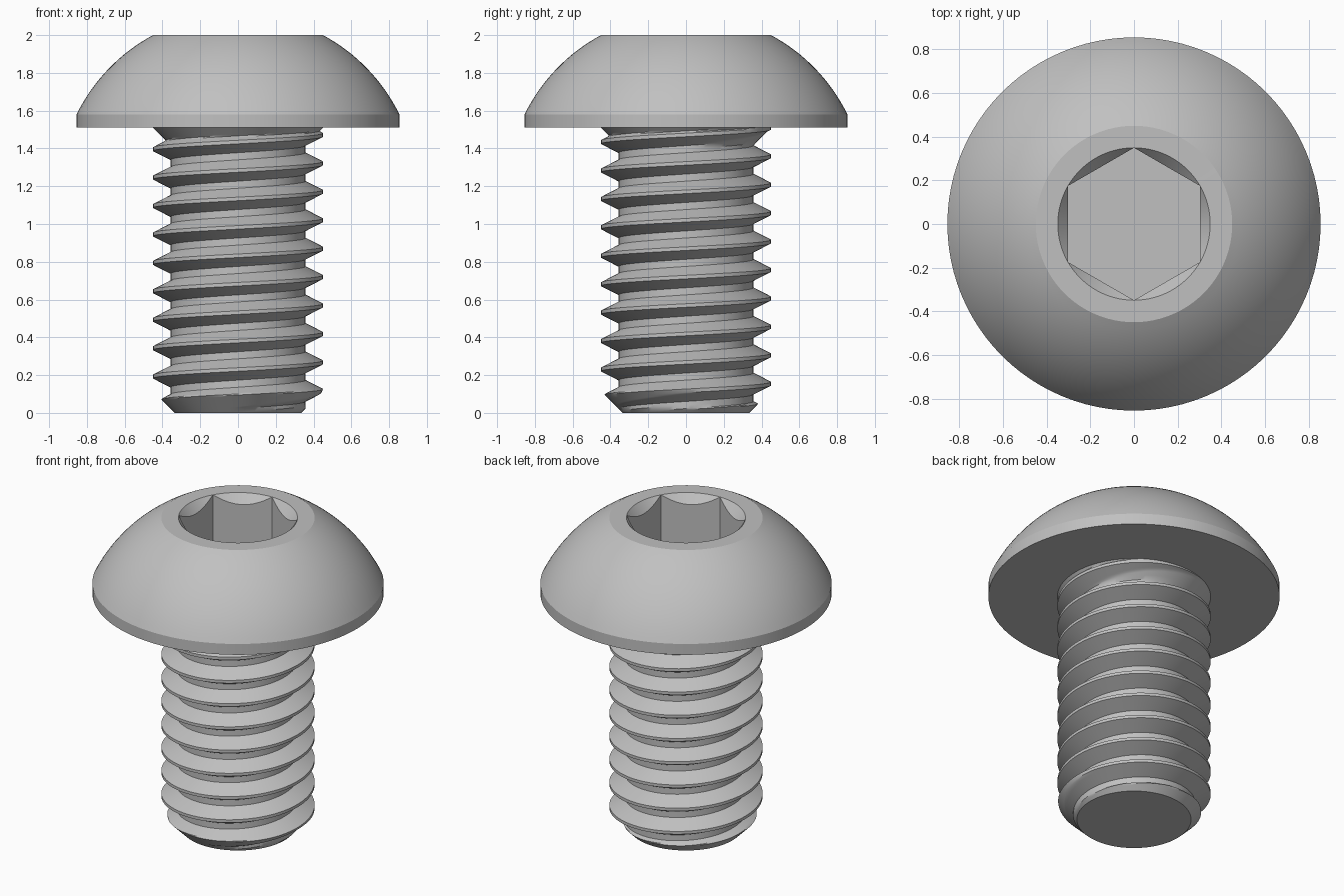
import bpy, bmesh, math

if "Cube" in bpy.data.objects:
    bpy.data.objects.remove(bpy.data.objects["Cube"])

N = 96                      # segments around the axis
HEAD_Z, TOP_Z = 1.51, 2.0   # underside and top of the head
PITCH, CREST, ROOT = 0.1505, 0.45, 0.357

steel = bpy.data.materials.new("grey steel")
steel.diffuse_color = (0.53, 0.53, 0.53, 1)
steel.use_nodes = True
steel.node_tree.nodes["Principled BSDF"].inputs["Base Color"].default_value = steel.diffuse_color


def finish(bm, name, angle):
    mesh = bpy.data.meshes.new(name)
    bm.to_mesh(mesh)
    bm.free()
    obj = bpy.data.objects.new(name, mesh)
    bpy.context.collection.objects.link(obj)
    mesh.materials.append(steel)
    bpy.ops.object.select_all(action='DESELECT')
    obj.select_set(True)
    bpy.context.view_layer.objects.active = obj
    bpy.ops.object.shade_smooth_by_angle(angle=math.radians(angle))
    return obj


# Button head: rings from the underside, over the dome, down into the hex socket
FLAT, RIM, FLOOR_Z = 0.3025, 0.3493, 1.67


def hex_radius(a):
    """Distance to a hexagon with flats facing +x and -x."""
    return FLAT / math.cos((a + math.pi / 6) % (math.pi / 3) - math.pi / 6)


def circle(r, z):
    return lambda a: (r, z)


rings = [circle(0.34, HEAD_Z), circle(0.855, HEAD_Z), circle(0.855, 1.58)]
DOME_C, DOME_R = 1.161, 0.952
a0, a1 = math.atan2(1.58 - DOME_C, 0.855), math.atan2(TOP_Z - DOME_C, 0.45)
for k in range(1, 17):
    t = a0 + (a1 - a0) * k / 16
    rings.append(circle(DOME_R * math.cos(t), DOME_C + DOME_R * math.sin(t)))
rings += [
    circle(RIM, rings[-1](0)[1]),
    lambda a: (hex_radius(a), TOP_Z - 1.2 * (RIM - hex_radius(a))),  # scalloped lead-in
    lambda a: (hex_radius(a), FLOOR_Z),
]

bm = bmesh.new()
grid = []
for ring in rings:
    row = []
    for i in range(N):
        a = 2 * math.pi * i / N
        r, z = ring(a)
        row.append(bm.verts.new((r * math.cos(a), r * math.sin(a), z)))
    grid.append(row)
for lo, hi in zip(grid, grid[1:]):
    for i in range(N):
        k = (i + 1) % N
        bm.faces.new((lo[i], lo[k], hi[k], hi[i]))
bm.faces.new(grid[-1])      # socket floor
bmesh.ops.remove_doubles(bm, verts=bm.verts[:], dist=0.0003)
finish(bm, "button_head", 25)

# Threaded shank: one thread profile swept along a right-hand helix
profile = []                # (height offset, radius) from crest centre
half_crest, half_root, SUB = PITCH / 16, PITCH / 8, 8
flank = PITCH / 2 - half_crest - half_root
for k in range(SUB + 1):
    f = k / SUB
    profile.append((half_crest + flank * f, CREST + (ROOT - CREST) * f))
profile.append((PITCH / 2, ROOT))
for k in range(SUB + 1):
    f = k / SUB
    profile.append((PITCH / 2 + half_root + flank * f, ROOT + (CREST - ROOT) * f))
M = len(profile)

bm = bmesh.new()
rows = []
for turn in range(-3, 12):
    for dz, r in profile:
        row = []
        for i in range(N):
            a = 2 * math.pi * i / N
            z = 0.117 + (turn + i / N) * PITCH + dz
            row.append(bm.verts.new((r * math.cos(a), r * math.sin(a), z)))
        rows.append(row)
for j in range(len(rows) - M - 1):
    for i in range(N):
        if i < N - 1:
            b, c = rows[j][i + 1], rows[j + 1][i + 1]
        else:               # the seam joins on to the next turn
            b, c = rows[j + M][0], rows[j + M + 1][0]
        bm.faces.new((rows[j][i], b, c, rows[j + 1][i]))

# Trim to length
for z, up in ((0.0, -1), (HEAD_Z, 1)):
    bmesh.ops.bisect_plane(bm, geom=bm.verts[:] + bm.edges[:] + bm.faces[:], dist=1e-6,
                           plane_co=(0, 0, z), plane_no=(0, 0, up), clear_outer=True)
loose = [v for v in bm.verts if not v.link_faces]
bmesh.ops.delete(bm, geom=loose, context='VERTS')

# Tip chamfer and conical run-out under the head
for v in bm.verts:
    r = math.hypot(v.co.x, v.co.y)
    new = max(min(r, 0.335 + v.co.z), CREST - (HEAD_Z - v.co.z))
    v.co.x *= new / r
    v.co.y *= new / r

# Flat tip
rim = [e for e in bm.edges if e.is_boundary and all(abs(v.co.z) < 1e-4 for v in e.verts)]
tip = bmesh.ops.holes_fill(bm, edges=rim, sides=0)["faces"]
for f in tip:
    f.normal_update()
    if f.normal.z > 0:
        f.normal_flip()
finish(bm, "threaded_shank", 30)
